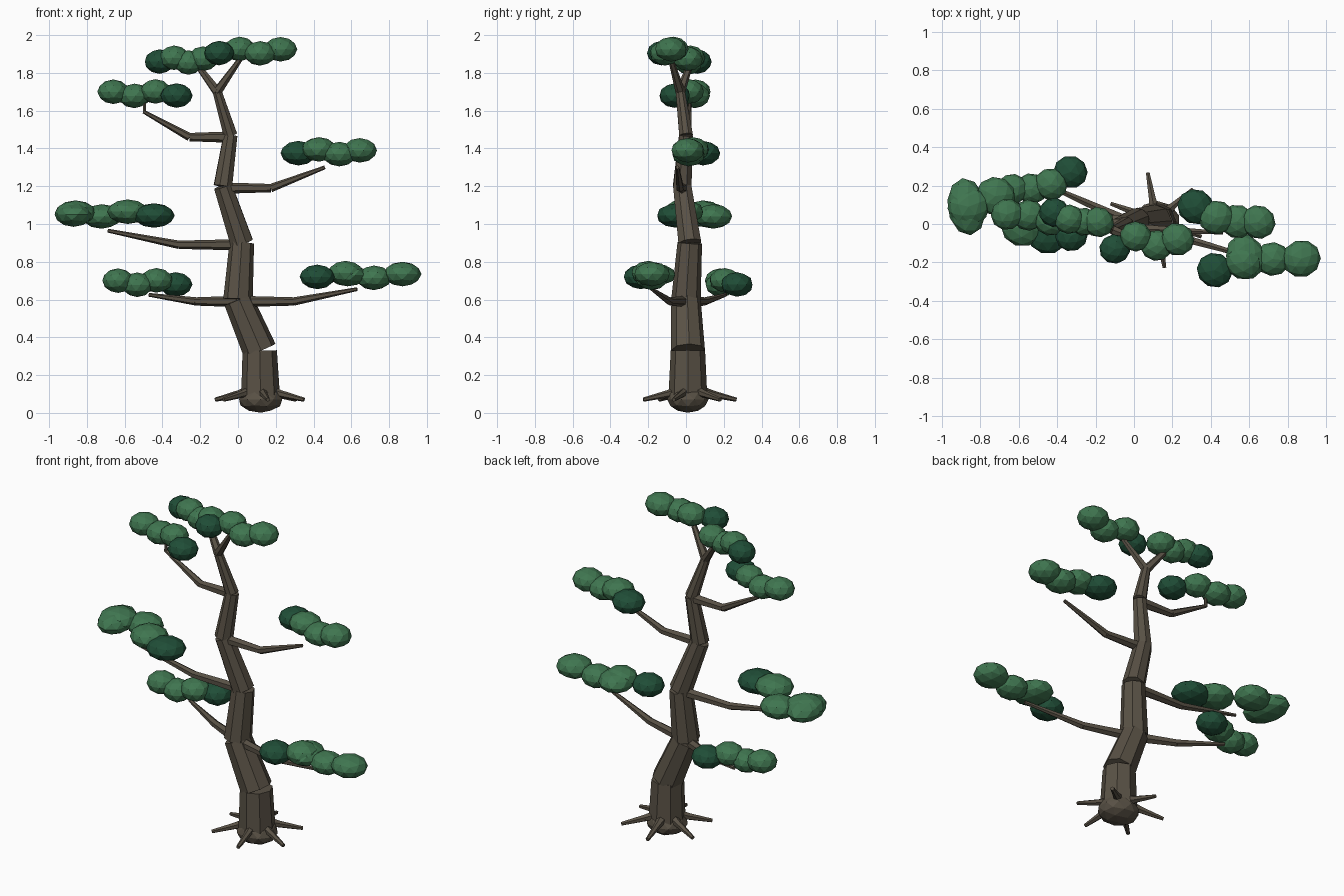
import bpy
import random
from math import cos, sin, radians
from mathutils import Vector

random.seed(4)

if "Cube" in bpy.data.objects:
    bpy.data.objects.remove(bpy.data.objects["Cube"])


def material(name, red, green, blue):
    mat = bpy.data.materials.new(name)
    mat.use_nodes = True
    mat.diffuse_color = (red, green, blue, 1)
    mat.node_tree.nodes["Principled BSDF"].inputs["Base Color"].default_value = mat.diffuse_color
    return mat


bark = material("bark brown", 0.1, 0.083, 0.06)
leaf = material("leaf green", 0.05, 0.18, 0.08)
dark_leaf = material("shaded leaf green", 0.014, 0.075, 0.038)


def limb(name, start, end, start_radius, end_radius, sides=6):
    """Tapered segment between two points, square to its own axis."""
    start, end = Vector(start), Vector(end)
    axis = end - start
    bpy.ops.mesh.primitive_cone_add(vertices=sides, radius1=start_radius, radius2=end_radius,
                                    depth=axis.length, location=(start + end) / 2)
    segment = bpy.context.object
    segment.rotation_euler = axis.to_track_quat("Z", "Y").to_euler()
    segment.name = name
    segment.data.materials.append(bark)


def ball(name, centre, size, mat, turn=0):
    """Faceted ellipsoid."""
    bpy.ops.mesh.primitive_ico_sphere_add(subdivisions=2, radius=1, location=centre)
    lump = bpy.context.object
    lump.scale = size
    lump.rotation_euler.z = radians(turn)
    lump.name = name
    lump.data.materials.append(mat)


def foliage_pad(name, first, last, radius, sway=0):
    """Row of four flattened lobes, the first one dark, curving in y and bobbing in z."""
    first, last = Vector(first), Vector(last)
    for i in range(4):
        t = i / 3
        centre = first.lerp(last, t)
        centre.y = first.y + (last.y - first.y) * (1 - (1 - t) ** 3)
        if i in (1, 2):
            side = 1 if i == 1 else -1
            centre += Vector((0, sway * side, 0.015 * side))
        spread = radius * random.uniform(0.97, 1.08)
        ball(f"{name}_lobe_{i + 1}", centre, (spread, spread * 0.95, 0.065),
             leaf if i else dark_leaf, random.uniform(-30, 30))


# Trunk: stacked zigzag segments with an even taper
trunk = [Vector(p) for p in ((0.12, 0.01, 0.06), (0.115, 0.01, 0.33), (0, 0, 0.6),
                             (0.02, 0.02, 0.9), (-0.08, -0.02, 1.2), (-0.04, 0, 1.47),
                             (-0.11, -0.03, 1.7))]


def trunk_radius(i):
    return 0.104 - 0.013 * i


for i in range(len(trunk) - 1):
    limb(f"trunk_{i + 1}", trunk[i], trunk[i + 1], trunk_radius(i), trunk_radius(i + 1), sides=8)

# Root ball and radiating roots, each a thick stub and a thin tip
ball("root_ball", (0.12, 0.01, 0.072), (0.12, 0.11, 0.071), bark)
for i in range(6):
    angle = radians(40 + 60 * i)
    outward = Vector((cos(angle), sin(angle), 0))
    middle = Vector((0.115, 0.02, 0.1)) + outward * 0.12
    limb(f"root_stub_{i + 1}", middle - outward * 0.08 + Vector((0, 0, 0.02)), middle, 0.032, 0.02)
    limb(f"root_tip_{i + 1}", middle, middle + outward * 0.13 - Vector((0, 0, 0.03)), 0.02, 0.011)

# Branches: level out from a trunk joint to an elbow, then rise to the tip
for name, joint, tip in (
    ("lower_left_branch", 2, (0.63, -0.18, 0.655)),
    ("lower_right_branch", 2, (-0.47, 0.21, 0.625)),
    ("middle_right_branch", 3, (-0.69, 0.04, 0.965)),
    ("middle_left_branch", 4, (0.46, -0.045, 1.3)),
    ("upper_right_branch", 5, (-0.5, 0.02, 1.595)),
):
    root = trunk[joint] - Vector((0, 0, 0.01))
    elbow = root.lerp(Vector(tip), 0.47)
    elbow.z = root.z
    limb(name + "_base", root, elbow, 0.03, 0.022)
    limb(name + "_end", elbow, tip, 0.022, 0.01)
limb("upper_right_twig", (-0.495, 0.02, 1.59), (-0.495, 0.02, 1.68), 0.01, 0.008)

# Fork at the top of the trunk
limb("right_fork", trunk[-1], (-0.215, 0.02, 1.84), 0.026, 0.016)
limb("left_fork", trunk[-1], (0.01, -0.08, 1.87), 0.026, 0.014)

# Foliage pads
foliage_pad("lower_left_pad", (0.42, -0.24, 0.72), (0.87, -0.18, 0.735), 0.095)
foliage_pad("lower_right_pad", (-0.33, 0.27, 0.68), (-0.635, 0.18, 0.7), 0.085)
foliage_pad("middle_right_pad", (-0.445, -0.05, 1.045), (-0.86, 0.09, 1.06), 0.105, sway=-0.06)
foliage_pad("middle_left_pad", (0.32, 0.09, 1.375), (0.645, 0.01, 1.39), 0.09)
foliage_pad("upper_right_pad", (-0.325, -0.06, 1.68), (-0.66, 0.05, 1.7), 0.08)
foliage_pad("top_right_pad", (-0.415, 0.06, 1.86), (-0.185, 0.01, 1.875), 0.078)
foliage_pad("top_left_pad", (-0.1, -0.13, 1.905), (0.225, -0.08, 1.925), 0.083, sway=0.03)

# Wide outer lobe of the largest pad, and a broad inner lobe on the lower left pad
ball("middle_right_pad_outer_lobe", (-0.87, 0.09, 1.05), (0.1, 0.15, 0.065), leaf, turn=8)
ball("lower_left_pad_inner_lobe", (0.58, -0.17, 0.73), (0.1, 0.12, 0.06), leaf, turn=20)
